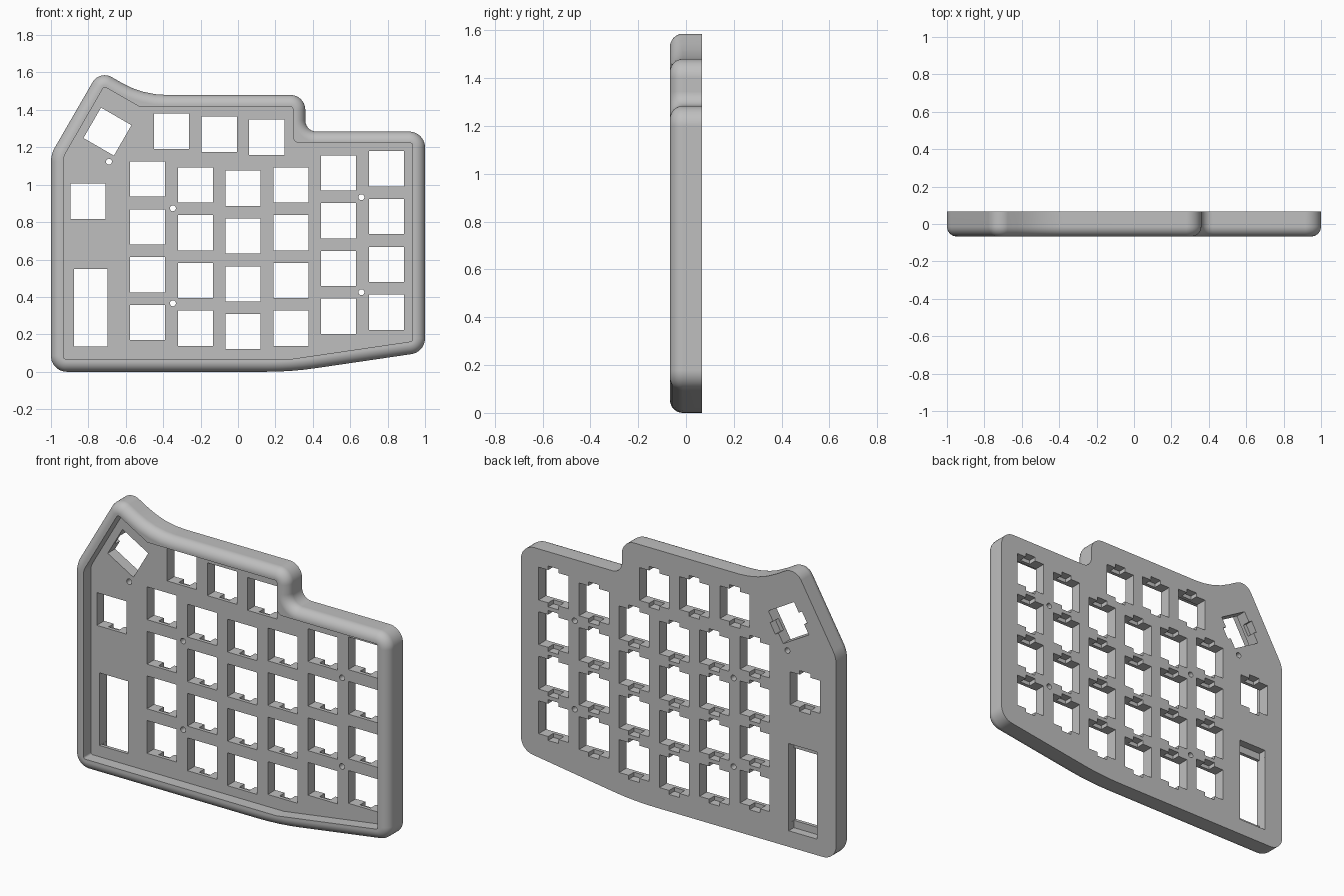
import bpy, bmesh, math
from mathutils import Vector

if "Cube" in bpy.data.objects:
    bpy.data.objects.remove(bpy.data.objects["Cube"])

BACK, FRONT, FLOOR, LEDGE = 0.067, -0.067, 0.0, 0.02
ROUND = 0.054      # front edge rounding
KEY = 0.188        # switch opening
PITCH = 0.2555     # key spacing


def fillet(corners, step=math.radians(9)):
    """Round each (x, z, radius) corner of a closed outline."""
    out = []
    for i, (x, z, r) in enumerate(corners):
        p = Vector((x, z))
        a = (Vector(corners[i - 1][:2]) - p).normalized()
        b = (Vector(corners[(i + 1) % len(corners)][:2]) - p).normalized()
        if r == 0:
            out.append(p)
            continue
        half = a.angle(b) / 2
        centre = p + (a + b).normalized() * (r / math.sin(half))
        start = p + a * (r / math.tan(half)) - centre
        end = p + b * (r / math.tan(half)) - centre
        sweep = math.atan2(start.x * end.y - start.y * end.x, start.dot(end))
        n = max(4, math.ceil(abs(sweep) / step))
        for k in range(n + 1):
            t = sweep * k / n
            c, s = math.cos(t), math.sin(t)
            out.append(centre + Vector((start.x * c - start.y * s,
                                        start.x * s + start.y * c)))
    return out


def inset(loop, d):
    """Offset a counterclockwise outline inward."""
    out = []
    for i, p in enumerate(loop):
        a = (p - loop[i - 1]).normalized()
        b = (loop[(i + 1) % len(loop)] - p).normalized()
        n1, n2 = Vector((-a.y, a.x)), Vector((-b.y, b.x))
        out.append(p + (n1 + n2) * (d / (1 + n1.dot(n2))))
    return out


def rect(x, z, w, h, degrees=0):
    c, s = math.cos(math.radians(degrees)), math.sin(math.radians(degrees))
    return [Vector((x + u * w * c - v * h * s, z + u * w * s + v * h * c))
            for u, v in ((-.5, -.5), (.5, -.5), (.5, .5), (-.5, .5))]


def circle(x, z, r, n=24):
    return [Vector((x + r * math.cos(2 * math.pi * k / n),
                    z + r * math.sin(2 * math.pi * k / n))) for k in range(n)]


def loft(bm, layers):
    """Skin a stack of (outline, y) layers and cap both ends."""
    rings = [[bm.verts.new((p.x, y, p.y)) for p in loop] for loop, y in layers]
    for r0, r1 in zip(rings, rings[1:]):
        for i in range(len(r0)):
            bm.faces.new((r0[i - 1], r0[i], r1[i], r1[i - 1]))
    bm.faces.new(rings[0])
    bm.faces.new(rings[-1])


def make(name, stacks):
    bm = bmesh.new()
    for layers in stacks:
        loft(bm, layers)
    bmesh.ops.recalc_face_normals(bm, faces=bm.faces)
    mesh = bpy.data.meshes.new(name)
    bm.to_mesh(mesh)
    bm.free()
    obj = bpy.data.objects.new(name, mesh)
    bpy.context.collection.objects.link(obj)
    return obj


# Case body with a rounded front edge
outer = fillet([(-1, 0, .085), (.285, 0, 1.8), (1, .105, .085), (1, 1.284, .085),
                (.36, 1.284, .06), (.36, 1.48, .08), (-.51, 1.48, .48),
                (-.74, 1.613, .075), (-1, 1.163, .15)])
layers = [(outer, BACK)]
for k in range(9):
    t = math.pi / 2 * k / 8
    layers.append((inset(outer, ROUND * (1 - math.cos(t))),
                   FRONT + ROUND * (1 - math.sin(t))))
case = make("keyboard_case", [layers])

# Recess in the front
inner = fillet([(-.933, .069, .012), (.29, .069, 0), (.933, .163, .015),
                (.933, 1.224, .015), (.293, 1.224, .035), (.293, 1.417, .012),
                (-.527, 1.417, 0), (-.716, 1.525, .012), (-.933, 1.149, .08)])
recess = make("recess_cutter", [[(inner, FRONT - .1), (inner, FLOOR)]])

# Switch positions: columns of four, the upper row and the thumb keys
keys = [(x, top - PITCH * row, 0)
        for x, top in ((-.484, 1.03), (-.227, .999), (.027, .981),
                       (.283, .999), (.537, 1.063), (.794, 1.085))
        for row in range(4)]
keys += [(-.356, 1.286, 0), (-.1, 1.27, 0), (.154, 1.254, 0),
         (-.802, .912, 0), (-.698, 1.284, 60)]

# Through openings: switches, screws and the controller window
window = (-.788, .342, .18)
openings = [rect(x, z, KEY, KEY, a) for x, z, a in keys]
openings += [circle(x, z, .016) for x, z in
             ((-.69, 1.123), (-.348, .874), (-.348, .366), (.66, .933), (.66, .425))]
openings.append(rect(*window, .416))
holes = make("opening_cutter", [[(o, FLOOR - .03), (o, BACK + .05)] for o in openings])

# Clip notches and window ledges, cut from the back only
notches = [rect(x, z, .067, KEY + .046, a) for x, z, a in keys]
notches.append(rect(window[0], window[1], window[2] - .0004, .5))
clips = make("notch_cutter", [[(o, LEDGE), (o, BACK + .04)] for o in notches])

bpy.context.view_layer.objects.active = case
case.select_set(True)
for cutter in (recess, holes, clips):
    cutter.hide_render = True
    mod = case.modifiers.new(cutter.name, 'BOOLEAN')
    mod.operation, mod.solver, mod.object = 'DIFFERENCE', 'EXACT', cutter
    bpy.ops.object.modifier_apply(modifier=mod.name)
    bpy.data.objects.remove(cutter)

# Grey plastic and smooth rounded edges
grey = bpy.data.materials.new("grey_plastic")
grey.use_nodes = True
colour = (.52, .52, .52, 1)
grey.diffuse_color = colour
grey.node_tree.nodes["Principled BSDF"].inputs["Base Color"].default_value = colour
case.data.materials.clear()
case.data.materials.append(grey)
bpy.ops.object.shade_smooth_by_angle(angle=math.radians(30))
weighted = case.modifiers.new("even_shading", 'WEIGHTED_NORMAL')
weighted.keep_sharp = True
